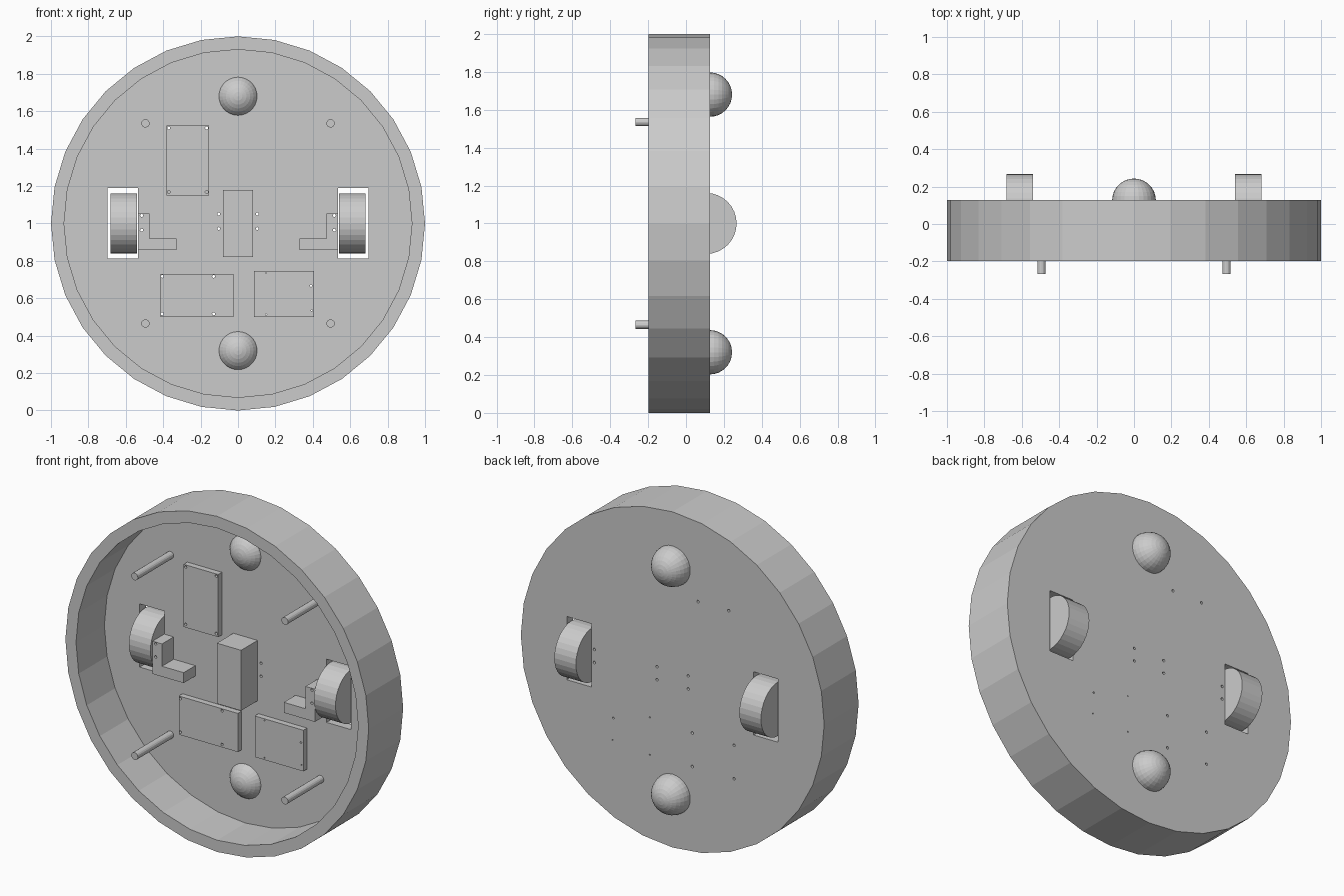
import bpy, bmesh, math
from mathutils import Matrix, Vector

if "Cube" in bpy.data.objects:
    bpy.data.objects.remove(bpy.data.objects["Cube"])

FLOOR, BACK, RIM = 0.07, 0.127, -0.197   # y of inner floor, outer back face, front rim


def make(name, bm):
    bmesh.ops.recalc_face_normals(bm, faces=bm.faces)
    mesh = bpy.data.meshes.new(name)
    bm.to_mesh(mesh)
    bm.free()
    ob = bpy.data.objects.new(name, mesh)
    bpy.context.collection.objects.link(ob)
    return ob


def add_box(bm, x, y, z):
    lo, hi = Vector((x[0], y[0], z[0])), Vector((x[1], y[1], z[1]))
    m = Matrix.Translation((lo + hi) / 2) @ Matrix.Diagonal((*(hi - lo), 1))
    bmesh.ops.create_cube(bm, size=1, matrix=m)


def add_rod(bm, x, z, r, y, sides):
    m = Matrix.Translation((x, (y[0] + y[1]) / 2, z)) @ Matrix.Rotation(math.pi / 2, 4, 'X')
    bmesh.ops.create_cone(bm, cap_ends=True, segments=sides, radius1=r, radius2=r,
                          depth=y[1] - y[0], matrix=m)


def box(name, x, y, z):
    bm = bmesh.new()
    add_box(bm, x, y, z)
    return make(name, bm)


def cut(ob, cutter):
    mod = ob.modifiers.new("cut", 'BOOLEAN')
    mod.operation, mod.solver, mod.object = 'DIFFERENCE', 'EXACT', cutter
    bpy.context.view_layer.objects.active = ob
    bpy.ops.object.modifier_apply(modifier=mod.name)


def drill(ob, holes, windows=()):
    bm = bmesh.new()
    for x, z, r in holes:
        add_rod(bm, x, z, r, (-0.3, 0.3), 12)
    for x, z in windows:
        add_box(bm, x, (-0.02, 0.2), z)
    cutter = make("cutter", bm)
    cut(ob, cutter)
    bpy.data.objects.remove(cutter)


# Screw hole positions (x, z, radius)
upper_top = [(-0.37, 1.51, .008), (-0.168, 1.51, .008)]
upper_low = [(-0.37, 1.168, .008), (-0.168, 1.168, .008)]
left_holes = [(x, z, .008) for x in (-0.405, -0.13) for z in (0.517, 0.717)]
right_holes = [(0.15, 0.735, .004), (0.15, 0.512, .004), (0.39, 0.667, .006), (0.395, 0.535, .004)]
motor_holes = [(s * 0.103, z, .008) for s in (-1, 1) for z in (0.972, 1.05)]
bracket_holes = [(s * 0.515, z, .008) for s in (-1, 1) for z in (0.964, 1.042)]

# Round tub: rings from the back face, round the rim, down to the floor
bm = bmesh.new()
rings = []
for r, y in ((1, BACK), (1, RIM), (0.93, RIM), (0.93, FLOOR)):
    rings.append([bm.verts.new((r * math.cos(i * math.tau / 32), y, 1 + r * math.sin(i * math.tau / 32)))
                  for i in range(32)])
for a, b in zip(rings, rings[1:]):
    for i in range(32):
        j = (i + 1) % 32
        bm.faces.new((a[i], a[j], b[j], b[i]))
bm.faces.new(rings[0])
bm.faces.new(rings[-1])
tub = make("chassis_tub", bm)
drill(tub, upper_top + left_holes + right_holes + motor_holes + bracket_holes,
      [((-0.697, -0.535), (0.813, 1.19)), ((0.535, 0.697), (0.813, 1.19))])

# Circuit boards
drill(box("upper_board", (-0.383, -0.155), (0.035, FLOOR), (1.15, 1.523)), upper_top + upper_low)
drill(box("lower_left_board", (-0.415, -0.025), (0.035, FLOOR), (0.5, 0.73)), left_holes)
drill(box("lower_right_board", (0.086, 0.406), (0.035, FLOOR), (0.5, 0.745)), right_holes)

# Battery block
box("battery_block", (-0.08, 0.08), (-0.085, FLOOR), (0.82, 1.18))

for side, s in (("left", -1), ("right", 1)):
    # Drive wheel
    bm = bmesh.new()
    m = Matrix.Translation((s * 0.61, 0.106, 1)) @ Matrix.Rotation(math.pi / 2, 4, 'Y')
    bmesh.ops.create_cone(bm, cap_ends=True, segments=32, radius1=0.161, radius2=0.161,
                          depth=0.142, matrix=m)
    make(side + "_wheel", bm)

    # L-shaped motor bracket
    bm = bmesh.new()
    outline = [(.535, .858), (.33, .858), (.33, .92), (.473, .92), (.473, 1.053), (.535, 1.053)]
    face = bm.faces.new([bm.verts.new((s * x, -0.04, z)) for x, z in outline])
    ext = bmesh.ops.extrude_face_region(bm, geom=[face], use_keep_orig=True)
    bmesh.ops.translate(bm, vec=(0, FLOOR + 0.04, 0),
                        verts=[v for v in ext["geom"] if isinstance(v, bmesh.types.BMVert)])
    drill(make(side + "_motor_bracket", bm), [h for h in bracket_holes if h[0] * s > 0])

    # Stand-off posts
    for level, z in (("lower", 0.465), ("upper", 1.535)):
        bm = bmesh.new()
        add_rod(bm, s * 0.495, z, 0.022, (-0.267, FLOOR), 16)
        make(f"{level}_{side}_post", bm)

# Ball casters, poles along y
for level, z in (("lower", 0.32), ("upper", 1.68)):
    bm = bmesh.new()
    m = Matrix.Translation((0, 0.126, z)) @ Matrix.Rotation(math.pi / 2, 4, 'X')
    bmesh.ops.create_uvsphere(bm, u_segments=28, v_segments=16, radius=0.117, matrix=m)
    make(level + "_ball_caster", bm)
